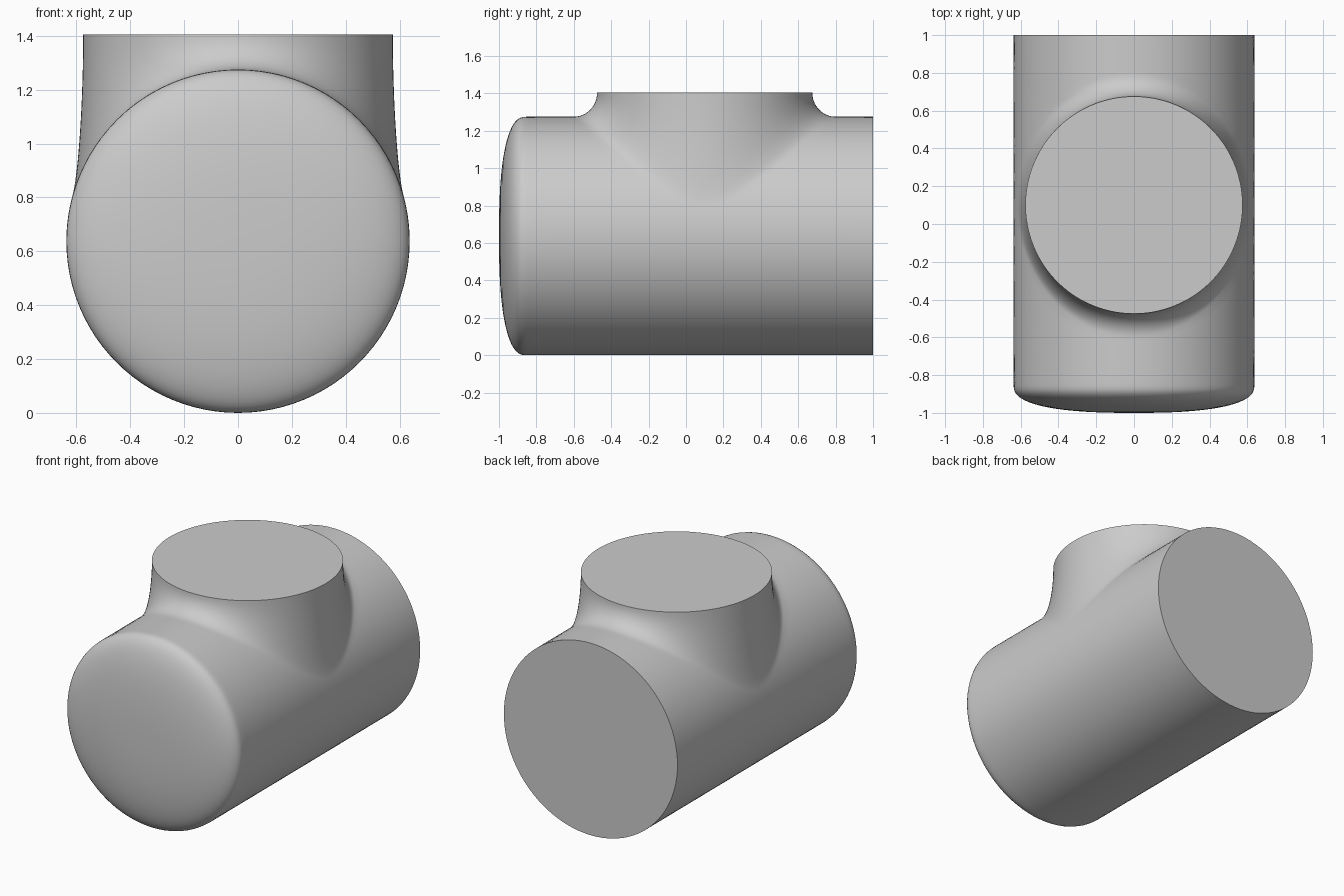
import bpy, bmesh
from math import pi, sin, cos, sqrt, atan2, radians
from mathutils import Vector

cube = bpy.data.objects.get("Cube")
if cube:
    bpy.data.objects.remove(cube)

R = 0.6375              # run radius, also the height of its axis
BRANCH_R = 0.575
BRANCH_Y = 0.1
TOP = 1.405
FRONT, BACK = -0.855, 1.0
DOME = 0.145
N = 48                  # steps along each half of the run
ROWS = 12

bm = bmesh.new()


def on_run(theta, y, r=R):
    """Point around the run, theta measured from the top."""
    return Vector((r * sin(theta), y, R + r * cos(theta)))


def skin(rows, closed=False):
    """Join rows of points with quads."""
    grid = [[bm.verts.new(p) for p in row] for row in rows]
    for lo, hi in zip(grid, grid[1:]):
        count = len(lo) if closed else len(lo) - 1
        for i in range(count):
            j = (i + 1) % len(lo)
            bm.faces.new((lo[i], lo[j], hi[j], hi[i]))
    return grid


# Square outline of the upper half of the run, in unrolled coordinates
steps = [-1 + 2 * i / N for i in range(N)]
outline = ([(s, -1) for s in steps] + [(1, s) for s in steps]
           + [(-s, 1) for s in steps] + [(-1, -s) for s in steps])

upper, blend = [], []
for u, v in outline:
    a = atan2(v, u)
    # Foot of the fillet on the run
    foot_x = 0.615 * cos(a)
    foot_y = BRANCH_Y + 0.7 * sin(a)
    foot_t = atan2(foot_x, sqrt(R * R - foot_x ** 2))
    edge_t = u * pi / 2
    edge_y = (FRONT + BACK) / 2 + v * (BACK - FRONT) / 2
    upper.append([on_run(edge_t + (foot_t - edge_t) * k / ROWS,
                         edge_y + (foot_y - edge_y) * k / ROWS)
                  for k in range(ROWS + 1)])
    # Fillet curve, tangent to the run below and upright at the rim
    rim = Vector((BRANCH_R * cos(a), BRANCH_Y + BRANCH_R * sin(a), TOP))
    foot = on_run(foot_t, foot_y)
    meet = rim.copy()
    meet.z = R + (R * R - foot.x * rim.x) / (foot.z - R)
    h1, h2 = foot.lerp(meet, 0.552), rim.lerp(meet, 0.552)
    curve = []
    for k in range(ROWS + 1):
        t = k / ROWS
        s = 1 - t
        curve.append(foot * s ** 3 + h1 * 3 * s * s * t
                     + h2 * 3 * s * t * t + rim * t ** 3)
    blend.append(curve)

# Upper run, fillet and flat branch end
skin(list(zip(*upper)), closed=True)
rim_verts = skin(list(zip(*blend)), closed=True)[-1]
bm.faces.new(rim_verts)

# Lower run
skin([[on_run(pi / 2 + pi * i / N, FRONT + (BACK - FRONT) * j / N)
       for i in range(N + 1)] for j in range(N + 1)])


def circle(y, r=R):
    return [on_run(-pi / 2 + pi * i / N, y, r) for i in range(2 * N)]


# Flat back end
bm.faces.new([bm.verts.new(p) for p in circle(BACK)])

# Domed front end
dome = []
for k in range(20):
    a = pi / 2 * k / 20
    dome.append(circle(FRONT - DOME * sin(a) ** 0.8, R * cos(a) ** 0.8))
last = skin(dome, closed=True)[-1]
tip = bm.verts.new((0, FRONT - DOME, R))
for i in range(len(last)):
    bm.faces.new((last[i], last[(i + 1) % len(last)], tip))

bmesh.ops.remove_doubles(bm, verts=bm.verts, dist=0.0005)
bmesh.ops.recalc_face_normals(bm, faces=bm.faces)
mesh = bpy.data.meshes.new("pipe_tee")
bm.to_mesh(mesh)
bm.free()

grey = bpy.data.materials.new("plain grey")
grey.use_nodes = True
colour = (0.6, 0.6, 0.6, 1)
grey.diffuse_color = colour
grey.node_tree.nodes["Principled BSDF"].inputs["Base Color"].default_value = colour
mesh.materials.append(grey)

tee = bpy.data.objects.new("pipe_tee", mesh)
bpy.context.collection.objects.link(tee)
bpy.ops.object.select_all(action="DESELECT")
tee.select_set(True)
bpy.context.view_layer.objects.active = tee
bpy.ops.object.shade_smooth_by_angle(angle=radians(35))
